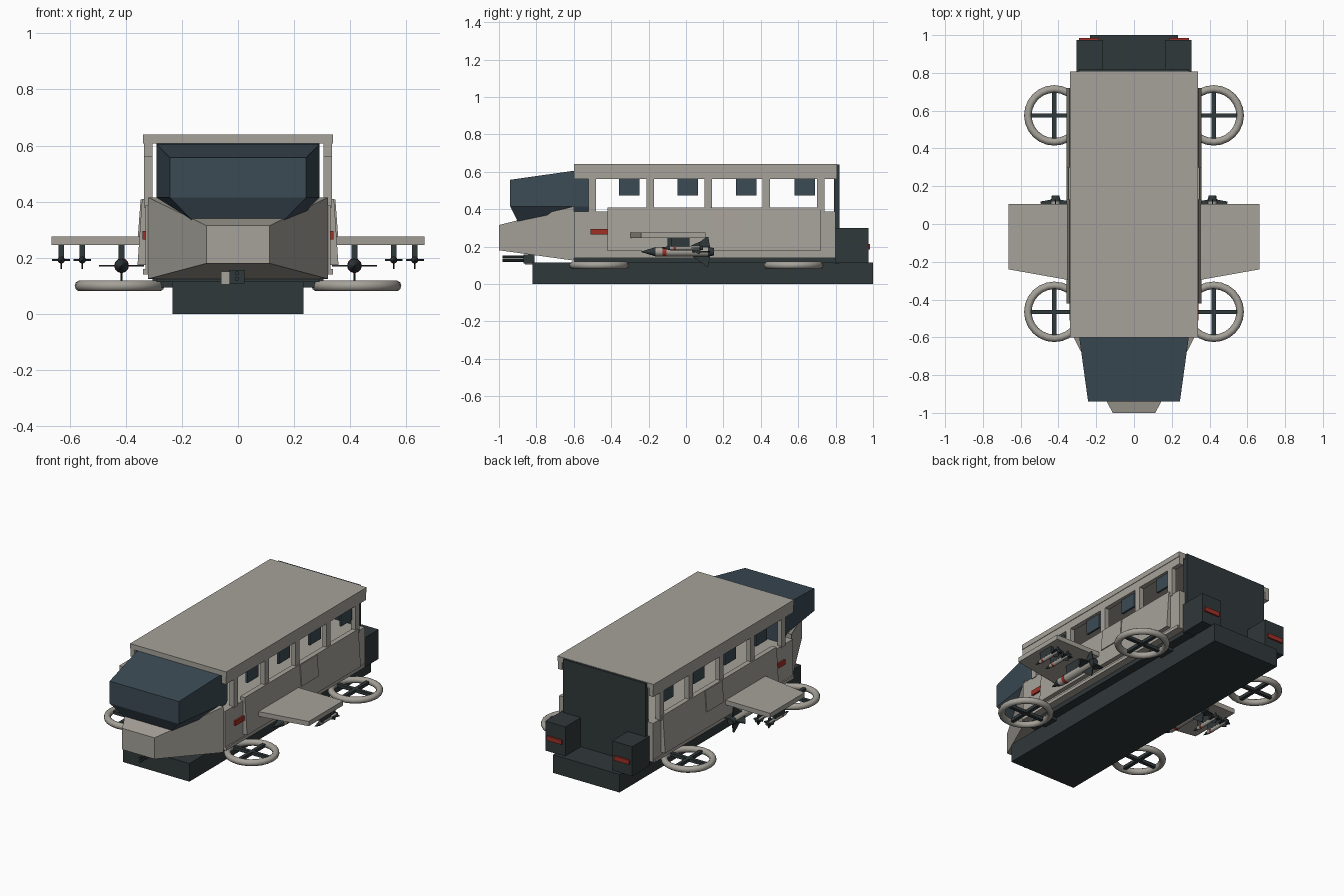
import bpy, bmesh, math
from mathutils import Matrix, Vector

if "Cube" in bpy.data.objects:
    bpy.data.objects.remove(bpy.data.objects["Cube"])


def material(name, rgb):
    m = bpy.data.materials.new(name)
    m.diffuse_color = (*rgb, 1)
    m.use_nodes = True
    m.node_tree.nodes["Principled BSDF"].inputs["Base Color"].default_value = m.diffuse_color
    return m


BEIGE = material("beige_paint", (0.38, 0.36, 0.32))
DARK = material("dark_metal", (0.03, 0.04, 0.043))
BLUE = material("tinted_glass", (0.045, 0.07, 0.09))
RED = material("red_light", (0.35, 0.03, 0.02))


def finish(bm, name, mat):
    bmesh.ops.recalc_face_normals(bm, faces=bm.faces)
    me = bpy.data.meshes.new(name)
    bm.to_mesh(me)
    bm.free()
    me.materials.append(mat)
    ob = bpy.data.objects.new(name, me)
    bpy.context.collection.objects.link(ob)
    return ob


def smooth(ob):
    bpy.ops.object.select_all(action='DESELECT')
    ob.select_set(True)
    bpy.context.view_layer.objects.active = ob
    bpy.ops.object.shade_smooth_by_angle(angle=math.radians(40))


def box(name, x, y, z, mat):
    bm = bmesh.new()
    size = [r[1] - r[0] for r in (x, y, z)]
    mid = [(r[0] + r[1]) / 2 for r in (x, y, z)]
    bmesh.ops.create_cube(bm, size=1, matrix=Matrix.Translation(mid) @ Matrix.Diagonal((*size, 1)))
    return finish(bm, name, mat)


def loft(name, loops, mat):
    """Skin matching closed loops of points, capping both ends."""
    bm = bmesh.new()
    rings = [[bm.verts.new(p) for p in loop] for loop in loops]
    n = len(rings[0])
    for a, b in zip(rings, rings[1:]):
        for i in range(n):
            bm.faces.new((a[i], a[(i + 1) % n], b[(i + 1) % n], b[i]))
    bm.faces.new(rings[0])
    bm.faces.new(rings[-1])
    return finish(bm, name, mat)


def section(y, w, z0, z1):
    return [(-w, y, z0), (w, y, z0), (w, y, z1), (-w, y, z1)]


def side(s, a, b):
    return sorted((s * a, s * b))


def tube(name, x, z, y0, y1, r0, r1, mat, sides=12):
    bm = bmesh.new()
    bmesh.ops.create_cone(bm, cap_ends=True, segments=sides, radius1=r0, radius2=r1, depth=abs(y1 - y0),
                          matrix=Matrix.Translation((x, (y0 + y1) / 2, z)) @ Matrix.Rotation(-math.pi / 2, 4, 'X'))
    ob = finish(bm, name, mat)
    smooth(ob)


def fins(name, x, z, profile, thick):
    """Four swept fins from a (radius, y) profile."""
    for k in range(4):
        a = k * math.pi / 2
        out, across = Vector((math.cos(a), 0, math.sin(a))), Vector((-math.sin(a), 0, math.cos(a)))
        base = Vector((x, 0, z))
        loft(name, [[base + out * r + across * t + Vector((0, y, 0)) for r, y in profile]
                    for t in (-thick / 2, thick / 2)], DARK)


# Chassis, hull and nose
box("chassis", (-.233, .233), (-.82, 1), (0, .115), DARK)
box("underbody", (-.29, .29), (-.6, .8), (.113, .15), DARK)
box("lower_hull", (-.33, .33), (-.6, .8), (.14, .388), BEIGE)
loft("nose", [section(-1, .113, .18, .315), section(-.6, .32, .125, .415)], BEIGE)

# Cockpit glass, upper part and undercut chin
loft("cockpit_upper", [section(-.94, .243, .415, .557), section(-.6, .29, .415, .605),
                       section(-.52, .29, .415, .608)], BLUE)
loft("cockpit_chin", [[(-.243, -.94, .415), (.243, -.94, .415), (.29, -.6, .415), (.29, -.52, .415),
                       (-.29, -.52, .415), (-.29, -.6, .415)],
                      [(-.165, -.9, .335), (.165, -.9, .335), (.25, -.6, .335), (.25, -.52, .335),
                       (-.25, -.52, .335), (-.25, -.6, .335)]], BLUE)

# Roof and rear wall
box("roof", (-.338, .338), (-.6, .807), (.608, .64), BEIGE)
box("rear_wall", (-.29, .29), (.79, .82), (.11, .638), DARK)

# Chin gun
box("gun_mount", (-.03, .023), (-.87, -.81), (.108, .157), DARK)
box("gun_side_box", (-.06, -.03), (-.86, -.81), (.105, .152), BEIGE)
for bz in (.125, .145):
    tube("gun_barrel", -.004, bz, -.98, -.85, .008, .008, DARK, 8)


def missile(x, z, tail, length, r, span, pylon):
    nose = tail - length
    cone = nose + length * .2
    tube("missile_nose", x, z, nose, cone, .001, r, DARK)
    tube("missile_body", x, z, cone, tail - .08 * length, r, r, BEIGE)
    tube("missile_band", x, z, nose + length * .29, nose + length * .345, r * 1.06, r * 1.06, RED)
    tube("missile_nozzle", x, z, tail - .08 * length, tail, r * 1.02, r * .8, DARK)
    fins("missile_fin", x, z, [(r * .7, tail - .32 * length), (span, tail - .1 * length),
                               (span, tail - .08 * length), (r * .7, tail - .05 * length)], .006)
    box("missile_pylon", (x - .01, x + .01), pylon, (z + r * .6, .25), DARK)


for s in (-1, 1):
    # Window pillars, header beams and panes
    box("header_beam", side(s, .305, .335), (-.6, .807), (.56, .61), BEIGE)
    for y in (-.5, -.19, .12, .43, .72):
        box("window_pillar", side(s, .305, .335), (y - .02, y + .02), (.38, .565), BEIGE)
    for y in (-.303, .01, .322, .635):
        box("window_pane", side(s, .305, .318), (y - .055, y + .055), (.472, .562), BLUE)

    # Armour skirt, door panel, lower rail and marker light
    loft("armour_skirt", [[(s * x, y, z) for x, z in ((.31, .41), (.342, .41), (.358, .175), (.31, .175))]
                          for y in (-.42, .72)], BEIGE)
    loft("door_panel", [[(s * x, y, z) for x, z in ((.32, .408), (.347, .408), (.357, .275), (.32, .275))]
                        for y in (.13, .30)], BEIGE)
    box("lower_rail", side(s, .31, .338), (-.6, .79), (.14, .16), BEIGE)
    box("marker_light", side(s, .32, .341), (-.51, -.42), (.265, .295), RED)

    # Rear engine pods with tail lights
    box("rear_pod", side(s, .165, .305), (.8, .975), (.113, .3), DARK)
    box("tail_light", side(s, .185, .29), (.97, .985), (.185, .213), RED)

    # Stub wing
    loft("stub_wing", [[(s * x, y, z) for x, y in ((.3, .105), (.665, .105), (.665, -.24), (.3, -.305))]
                       for z in (.246, .276)], BEIGE)

    # Wing stores
    missile(s * .415, .172, .15, .39, .025, .08, (-.1, .015))
    for x in (.555, .63):
        missile(s * x, .192, .09, .22, .012, .032, (-.08, .02))

    # Lift rings with cross spokes and mounting arms
    for y in (.575, -.465):
        bm = bmesh.new()
        cx, n, m = s * .422, 24, 10
        grid = [[bm.verts.new((cx + (.14 + .02 * math.cos(b)) * math.cos(a),
                               y + (.14 + .02 * math.cos(b)) * math.sin(a), .1 + .02 * math.sin(b)))
                 for b in (2 * math.pi * j / m for j in range(m))]
                for a in (2 * math.pi * i / n for i in range(n))]
        for i in range(n):
            for j in range(m):
                i2, j2 = (i + 1) % n, (j + 1) % m
                bm.faces.new((grid[i][j], grid[i2][j], grid[i2][j2], grid[i][j2]))
        smooth(finish(bm, "lift_ring", BEIGE))
        box("ring_spoke", (cx - .14, cx + .14), (y - .011, y + .011), (.09, .11), DARK)
        box("ring_spoke", (cx - .011, cx + .011), (y - .14, y + .14), (.09, .11), DARK)
        box("ring_arm", side(s, .16, .29), (y - .05, y + .05), (.095, .122), DARK)
